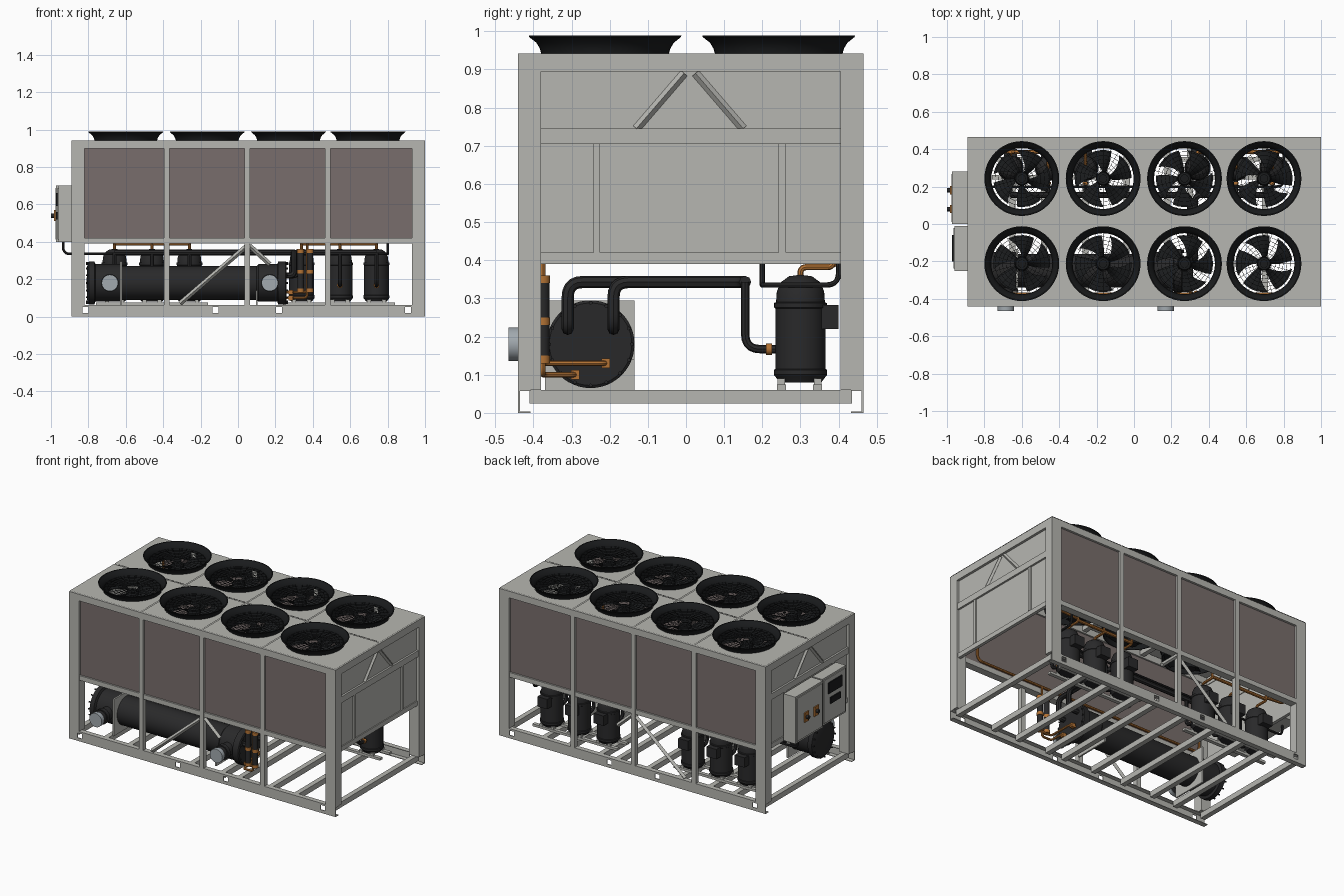
import bpy, bmesh, math
from mathutils import Vector, Matrix

if "Cube" in bpy.data.objects:
    bpy.data.objects.remove(bpy.data.objects["Cube"], do_unlink=True)


def material(name, r, g, b):
    m = bpy.data.materials.new(name)
    m.use_nodes = True
    m.diffuse_color = (r, g, b, 1)
    bsdf = next(n for n in m.node_tree.nodes if n.type == 'BSDF_PRINCIPLED')
    bsdf.inputs["Base Color"].default_value = (r, g, b, 1)
    return m


PAINT = material("light grey paint", .47, .47, .44)
COIL = material("brown coil fins", .19, .155, .15)
DARK = material("dark steel", .022, .022, .023)
BLACK = material("black fan plastic", .01, .011, .012)
COPPER = material("copper", .45, .17, .035)
NOZZLE = material("pale blue steel", .36, .4, .43)


def finish(name, bm, mat, smooth=False):
    me = bpy.data.meshes.new(name)
    bmesh.ops.recalc_face_normals(bm, faces=bm.faces)
    bm.to_mesh(me)
    bm.free()
    return link(name, me, mat, smooth)


def link(name, me, mat, smooth=False):
    me.materials.clear()
    me.materials.append(mat)
    if smooth:
        me.shade_smooth()
        me.set_sharp_from_angle(angle=.6)
    ob = bpy.data.objects.new(name, me)
    bpy.context.collection.objects.link(ob)
    return ob


def boxes(name, items, mat):
    """Each item is x0, x1, y0, y1, z0, z1."""
    bm = bmesh.new()
    for x0, x1, y0, y1, z0, z1 in items:
        mx = Matrix.Translation(((x0 + x1) / 2, (y0 + y1) / 2, (z0 + z1) / 2))
        bmesh.ops.create_cube(bm, size=1, matrix=mx @ Matrix.Diagonal((x1 - x0, y1 - y0, z1 - z0, 1)))
    return finish(name, bm, mat)


def rods(name, items, r, mat, sides=16):
    """Straight bars, each from point a to point b."""
    bm = bmesh.new()
    for a, b in items:
        a, b = Vector(a), Vector(b)
        mx = Matrix.Translation((a + b) / 2) @ (b - a).to_track_quat('Z', 'Y').to_matrix().to_4x4()
        bmesh.ops.create_cone(bm, cap_ends=True, segments=sides, radius1=r, radius2=r,
                              depth=(b - a).length, matrix=mx)
    return finish(name, bm, mat, sides > 6)


def lathe(name, profile, mat, at=(0, 0, 0), turn=None, steps=40):
    bm = bmesh.new()
    vs = [bm.verts.new((r, 0, z)) for r, z in profile]
    es = [bm.edges.new(p) for p in zip(vs, vs[1:])]
    bmesh.ops.spin(bm, geom=vs + es, cent=(0, 0, 0), axis=(0, 0, 1), angle=math.tau, steps=steps)
    bmesh.ops.remove_doubles(bm, verts=bm.verts, dist=1e-5)
    bm.transform(Matrix.Translation(at) @ (turn or Matrix()))
    return finish(name, bm, mat, True)


def pipe(name, pts, r, mat, bend=.04):
    """Round tube through the points with rounded elbows."""
    pts = [Vector(p) for p in pts]
    path = [pts[0]]
    for a, p, b in zip(pts, pts[1:], pts[2:]):
        d = min(bend, (a - p).length / 2, (b - p).length / 2)
        s, e = p + (a - p).normalized() * d, p + (b - p).normalized() * d
        for i in range(6):
            t = i / 5
            path.append(s * (1 - t) ** 2 + p * 2 * t * (1 - t) + e * t * t)
    path.append(pts[-1])
    cu = bpy.data.curves.new(name, 'CURVE')
    cu.dimensions = '3D'
    cu.bevel_depth, cu.bevel_resolution, cu.use_fill_caps = r, 2, True
    sp = cu.splines.new('POLY')
    sp.points.add(len(path) - 1)
    for q, p in zip(sp.points, path):
        q.co = (*p, 1)
    tmp = bpy.data.objects.new(name + "_path", cu)
    bpy.context.collection.objects.link(tmp)
    dg = bpy.context.evaluated_depsgraph_get()
    me = bpy.data.meshes.new_from_object(tmp.evaluated_get(dg))
    bpy.data.objects.remove(tmp)
    return link(name, me, mat, True)


X0, X1, Y0, Y1 = -.89, 1.0, -.44, .465
MULLIONS = (-.38, .05, .48)
HOLES = (-.815, -.12, .22, .91)

# Long sides: channel beam with lifting holes, posts, rails, coil and brace
for side, y, s in (("front", Y0, 1), ("back", Y1, -1)):
    def slab(x0, x1, d0, d1, z0, z1):
        a, b = sorted((y + s * d0, y + s * d1))
        return (x0, x1, a, b, z0, z1)
    beam = [slab(X0, X1, 0, .005, 0, .02), slab(X0, X1, 0, .005, .05, .062),
            slab(X0, X1, 0, .032, 0, .004), slab(X0, X1, 0, .032, .058, .062)]
    edges = [X0] + [h + d for h in HOLES for d in (-.016, .016)] + [X1]
    beam += [slab(a, b, 0, .005, .02, .05) for a, b in zip(edges[::2], edges[1::2])]
    boxes(side + "_base_channel", beam, PAINT)
    boxes(side + "_posts", [slab(X0, X0 + .07, 0, .06, .06, .92), slab(X1 - .07, X1, 0, .06, .06, .92)]
          + [slab(m - .015, m + .015, 0, .03, .06, .92) for m in MULLIONS], PAINT)
    boxes(side + "_rails", [slab(X0, X1, 0, .06, .9, .942), slab(X0 + .07, X1 - .07, .003, .05, .39, .42)], PAINT)
    boxes(side + "_coil", [slab(X0 + .06, X1 - .06, .014, .05, .42, .9)], COIL)
    rods(side + "_braces", [((.05, y + s * .015, .38), (-.31, y + s * .015, .07)),
                            ((.06, y + s * .015, .38), (.17, y + s * .015, .28))], .013, PAINT, 4)

# End walls with rails, seams and an A-shaped brace
for side, x, s in (("left", X1, -1), ("right", X0, 1)):
    def wall(d0, d1, y0, y1, z0, z1):
        a, b = sorted((x + s * d0, x + s * d1))
        return (a, b, y0, y1, z0, z1)
    boxes(side + "_end_panel", [wall(.016, .026, -.38, .405, .39, .9)], PAINT)
    boxes(side + "_end_rails", [wall(0, .03, -.38, .405, .895, .942), wall(.004, .03, -.38, .405, .705, .745),
                                wall(.01, .03, -.38, .405, .39, .42), wall(.008, .02, -.243, -.225, .42, .705),
                                wall(.008, .02, .243, .262, .42, .705)], PAINT)
    rods(side + "_end_brace", [((x + s * .014, .01 + k * .015, .89), (x + s * .014, .01 + k * .14, .745))
                               for k in (-1, 1)], .011, PAINT, 4)

# Base cross members and compressor rails
boxes("cross_members", [(x - .016, x + .016, -.41, .435, .025, .06)
                        for x in (.965, .7, .52, .3, .18, -.04, -.26, -.48, -.65, -.855)], PAINT)
GROUPS = ((-.66, -.46, -.26), (.34, .545, .74))
boxes("compressor_rails", [(g[0] - .1, g[-1] + .1, y - .012, y + .012, .06, .075)
                           for g in GROUPS for y in (.25, .345)], PAINT)

# Roof panels with round openings
cell_x = (X0, *MULLIONS, X1)
cell_y = (Y0, .012, Y1)
FAN_X, FAN_Y = (-.6, -.165, .27, .695), (-.212, .243)
bm = bmesh.new()
N, GAP = 48, .003
for i, fx in enumerate(FAN_X):
    for j, fy in enumerate(FAN_Y):
        cx, cy = (cell_x[i] + cell_x[i + 1]) / 2, (cell_y[j] + cell_y[j + 1]) / 2
        hx, hy = (cell_x[i + 1] - cell_x[i]) / 2 - GAP, (cell_y[j + 1] - cell_y[j]) / 2 - GAP
        inner, outer = [], []
        for k in range(N):
            c, d = math.cos(k * math.tau / N), math.sin(k * math.tau / N)
            m = max(abs(c), abs(d))
            inner.append(bm.verts.new((fx + .172 * c, fy + .172 * d, .947)))
            outer.append(bm.verts.new((cx + hx * c / m, cy + hy * d / m, .947)))
        for k in range(N):
            n = (k + 1) % N
            bm.faces.new((inner[k], outer[k], outer[n], inner[n]))
bmesh.ops.solidify(bm, geom=bm.faces[:], thickness=.006)
finish("roof_panels", bm, PAINT)
boxes("roof_seam_rails", [(m - .015, m + .015, Y0 + .03, Y1 - .03, .91, .939) for m in MULLIONS]
      + [(X0 + .03, X1 - .03, -.003, .027, .912, .9395)], PAINT)

# Fan parts, shared by all eight fans
flare = [(.167, .89), (.167, .94), (.171, .955), (.18, .97), (.199, .985), (.2, .989),
         (.194, .989), (.177, .975), (.167, .958), (.163, .94), (.163, .89), (.167, .89)]


def fan_blades():
    bm = bmesh.new()
    for b in range(5):
        grid = []
        for i in range(6):
            r = .035 + i * .0235
            sweep, half = i * .07, .3 + .035 * i
            row = []
            for k in range(6):
                t = k / 5 * 2 - 1
                a = b * math.tau / 5 + sweep + half * t
                z = .915 + (.02 - .002 * i) * t - .008 * t * t
                row.append(bm.verts.new((r * math.cos(a), r * math.sin(a), z)))
            grid.append(row)
        for p, q in zip(grid, grid[1:]):
            for k in range(5):
                bm.faces.new((p[k], p[k + 1], q[k + 1], q[k]))
    bmesh.ops.solidify(bm, geom=bm.faces[:], thickness=.003)
    return finish("fan_blades", bm, BLACK, True)


def fan_grille():
    bm = bmesh.new()
    for n in range(1, 9):
        for k in range(36):
            ends = [Vector((.0205 * n * math.cos(a), .0205 * n * math.sin(a), .957))
                    for a in (k * math.tau / 36, (k + 1) * math.tau / 36)]
            quad = [bm.verts.new(p * f + Vector((0, 0, p.z * (1 - f)))) for p, f in
                    ((ends[0], 1 - .001 / .0205 / n), (ends[0], 1 + .001 / .0205 / n),
                     (ends[1], 1 + .001 / .0205 / n), (ends[1], 1 - .001 / .0205 / n))]
            bm.faces.new(quad)
    bmesh.ops.remove_doubles(bm, verts=bm.verts, dist=1e-5)
    bmesh.ops.solidify(bm, geom=bm.faces[:], thickness=.002)
    for k in range(24):
        mx = Matrix.Rotation(k * math.tau / 24, 4, 'Z') @ Matrix.Translation((.1, 0, .957))
        bmesh.ops.create_cube(bm, size=1, matrix=mx @ Matrix.Diagonal((.135, .0018, .002, 1)))
    return finish("fan_grille", bm, BLACK)


hub = [(0, .94), (.032, .938), (.038, .925), (.038, .89), (.03, .885), (.03, .83), (0, .83)]
parts = [lathe("fan_flare", flare, BLACK, steps=48), fan_blades(), fan_grille(), lathe("fan_hub", hub, BLACK)]
for i, fx in enumerate(FAN_X):
    for j, fy in enumerate(FAN_Y):
        for p in parts:
            ob = p if i == j == 0 else p.copy()
            if ob is not p:
                bpy.context.collection.objects.link(ob)
            ob.location = (fx, fy, 0)
            if "blades" in ob.name:
                ob.rotation_euler.z = i * .5 + j * .9

# Horizontal evaporator vessel
VY, VZ = -.25, .18
shell = [(0, -.81), (.09, -.806), (.115, -.797), (.115, -.768), (.1, -.762), (.1, -.63), (.09, -.62), (.09, .1),
         (.1, .11), (.1, .21), (.115, .215), (.115, .255), (.108, .26), (0, .26)]
lathe("evaporator_shell", shell, DARK, (0, VY, VZ), Matrix.Rotation(math.pi / 2, 4, 'Y'), 48)
ring = [(VY + .108 * math.cos(a), VZ + .108 * math.sin(a)) for a in (k * math.tau / 16 for k in range(16))]
rods("flange_bolts", [((x, a, b), (x + .014, a, b)) for a, b in ring for x in (.252, -.812)], .005, DARK, 6)
boxes("evaporator_saddles", [(-.63, -.62, -.37, -.135, .06, .295), (.095, .105, -.37, -.135, .06, .14)], PAINT)
PORTS = (-.685, .17)
rods("water_ports", [((x, VY, VZ), (x, -.44, VZ)) for x in PORTS], .04, DARK, 32)
rods("water_port_collars", [((x, -.385, VZ), (x, -.41, VZ)) for x in PORTS], .047, DARK, 32)
rods("water_port_tips", [((x, -.44, VZ), (x, -.465, VZ)) for x in PORTS], .044, NOZZLE, 32)

# Two groups of three compressors with their pipework
body = [(0, .362), (.03, .358), (.052, .342), (.062, .318), (.064, .29), (.069, .288), (.069, .276), (.066, .274),
        (.066, .115), (.07, .113), (.07, .1), (.062, .09), (.055, .08), (0, .08)]
CY, HY, HZ = .3, .155, .343
for name, g, vy in (("far", GROUPS[0], -.31), ("near", GROUPS[1], -.19)):
    for x in g:
        lathe(name + "_compressor", body, DARK, (x, CY, 0))
        boxes(name + "_terminal_box", [(x - .035, x + .035, .355, .4, .22, .283)], DARK)
        pipe(name + "_suction_drop", [(x, HY, HZ), (x, HY, .167), (x, .25, .167)], .011, DARK)
        rods(name + "_suction_collar", [((x, .21, .167), (x, .225, .167))], .015, COPPER)
        pipe(name + "_discharge", [(x, CY, .35), (x, CY, .382), (x, .385, .382), (x, .385, .41)], .008, COPPER, .02)
    boxes(name + "_feet", [(x + d - .01, x + d + .01, y - .01, y + .01, .07, .09)
                           for x in g for d in (-.04, .04) for y in (.25, .345)], PAINT)
    pipe(name + "_discharge_header", [(g[0], .385, .39), (g[2], .385, .39)], .01, COPPER)
    px = .3 if vy < -.2 else .325
    far_x = g[0] if name == "far" else g[2]
    pipe(name + "_suction_header", [(.25, vy, .22), (px, vy, .22), (px, vy, HZ), (px, HY, HZ), (far_x, HY, HZ)],
         .016, DARK)

# Liquid lines, filter driers and valves
for z, ye in ((.13, -.21), (.1, -.29)):
    pipe("liquid_line", [(.25, ye, z), (.3, ye, z), (.3, -.375, z), (.37, -.375, z), (.37, -.375, .42)],
         .007, COPPER, .02)
    boxes("expansion_valve", [(.27, .295, ye - .011, ye + .011, z - .013, z + .013)], COPPER)
rods("filter_driers", [((x, -.375, .15), (x, -.375, .34)) for x in (.335, .385)], .017, DARK, 20)
rods("drier_collars", [((x, -.375, z), (x, -.375, z + .02)) for x in (.335, .385) for z in (.13, .23, .34)],
     .019, COPPER, 20)
pipe("coil_header", [(-.8, -.375, .6), (-.8, -.375, .425), (.85, -.375, .425), (.85, -.375, .6)], .008, COPPER)
pipe("back_riser", [(.74, .385, .4), (.93, .385, .41), (.93, .385, .85)], .008, COPPER)
pipe("far_riser", [(-.66, .385, .4), (-.8, .385, .41), (-.8, .385, .85)], .008, COPPER)

# Electrical cabinets on the right end
boxes("control_cabinet", [(-.972, -.888, .0, .28, .4, .7), (-.96, -.888, -.25, -.01, .4, .7)], PAINT)
boxes("cabinet_doors", [(-.977, -.97, .012, .268, .412, .688), (-.965, -.958, -.238, -.022, .412, .688)], PAINT)
boxes("control_displays", [(-.972, -.965, -.2, -.06, .59, .66), (-.972, -.965, -.18, -.08, .52, .56)], BLACK)
boxes("isolator_plates", [(-.985, -.977, y - .022, y + .022, .51, .57) for y in (.08, .18)], COPPER)
rods("isolator_knobs", [((-.98, y, .54), (-1, y, .54)) for y in (.08, .18)], .012, DARK, 12)
pipe("control_conduit", [(-.935, .2, .41), (-.935, .2, .335), (.8, .2, .335), (.8, .4, .335), (.8, .4, .4)],
     .007, DARK)
